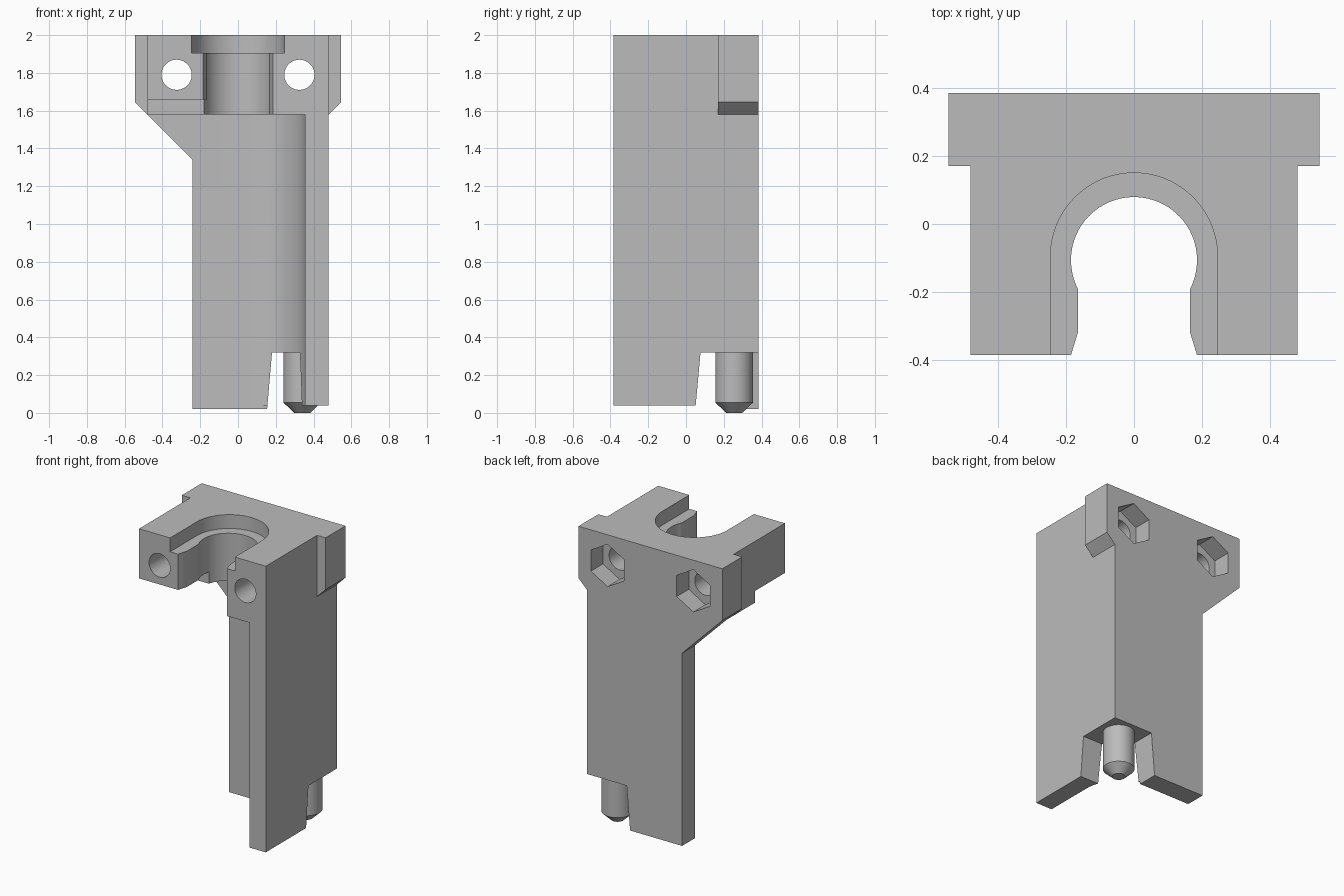
import bpy, bmesh
from math import cos, sin, radians, pi

cube = bpy.data.objects.get("Cube")
if cube:
    bpy.data.objects.remove(cube, do_unlink=True)

grey = bpy.data.materials.new("plain_grey")
grey.use_nodes = True
grey.diffuse_color = (0.5, 0.5, 0.5, 1)
grey.node_tree.nodes["Principled BSDF"].inputs["Base Color"].default_value = (0.5, 0.5, 0.5, 1)


def arc(cx, cy, r, start, end, steps):
    """Points along an arc, angles in degrees."""
    angles = [radians(start + (end - start) * i / steps) for i in range(steps + 1)]
    return [(cx + r * cos(a), cy + r * sin(a)) for a in angles]


def prism(name, low, a, b, axis="Z", high=None):
    """Loft a profile from a to b along Z or Y; high is an optional far profile."""
    high = high or low
    place = (lambda p, d: (p[0], p[1], d)) if axis == "Z" else (lambda p, d: (p[0], d, p[1]))
    bm = bmesh.new()
    v0 = [bm.verts.new(place(p, a)) for p in low]
    v1 = [bm.verts.new(place(p, b)) for p in high]
    bm.faces.new(v0)
    bm.faces.new(v1)
    n = len(v0)
    for i in range(n):
        j = (i + 1) % n
        bm.faces.new((v0[i], v0[j], v1[j], v1[i]))
    bmesh.ops.recalc_face_normals(bm, faces=bm.faces)
    mesh = bpy.data.meshes.new(name)
    bm.to_mesh(mesh)
    bm.free()
    mesh.materials.append(grey)
    obj = bpy.data.objects.new(name, mesh)
    bpy.context.collection.objects.link(obj)
    return obj


def rect(x0, x1, y0, y1):
    return [(x0, y0), (x1, y0), (x1, y1), (x0, y1)]


def combine(target, tool, operation):
    """Apply a boolean and discard the tool."""
    mod = target.modifiers.new(operation, "BOOLEAN")
    mod.operation = operation
    mod.solver = "EXACT"
    mod.object = tool
    bpy.context.view_layer.objects.active = target
    bpy.ops.object.modifier_apply(modifier=mod.name)
    bpy.data.objects.remove(tool, do_unlink=True)


# Clamp head with back ears
body = prism("clamp_bracket", rect(-0.48, 0.48, -0.385, 0.385), 1.58, 2.0)
ears = [(-0.545, 2), (-0.545, 1.645), (-0.48, 1.58), (0.48, 1.58), (0.545, 1.645), (0.545, 2)]
combine(body, prism("back_ears", ears, 0.17, 0.385, "Y"), "UNION")

# Corner column: back plate and side wall joined by a wide inner fillet
plan = [(-0.24, 0.385), (0.48, 0.385), (0.48, -0.385), (0.355, -0.385)]
plan += arc(0.065, -0.045, 0.29, 0, 90, 24) + [(-0.24, 0.245)]
column = prism("column", plan, 0.02, 1.7)
combine(column, prism("wall_trim", rect(0.1, 0.6, -0.5, 0.244), -0.1, 0.04), "DIFFERENCE")

# Tapered notch at the lower corner
combine(column, prism("corner_notch", rect(0.148, 0.6, 0.043, 0.5), -0.05, 0.32,
                      high=rect(0.18, 0.6, 0.077, 0.5)), "DIFFERENCE")
combine(body, column, "UNION")

# Sloping gusset under the short side of the head
gusset = [(-0.48, 1.58), (-0.24, 1.34), (-0.1, 1.34), (-0.1, 1.7), (-0.48, 1.7)]
combine(body, prism("gusset", gusset, 0.245, 0.385, "Y"), "UNION")

# Relief below the free arm
combine(body, prism("arm_relief", rect(-0.6, 0, -0.5, -0.06), 1.5, 1.66), "DIFFERENCE")

# Snap-in bore with narrowed neck, and its counterbore
half = [(0.195, -0.42), (0.185, -0.385), (0.175, -0.352), (0.165, -0.32)]
bore = half + arc(0, -0.106, 0.185, -27, 207, 56) + [(-x, y) for x, y in reversed(half)]
combine(body, prism("bore", bore, 1.45, 2.1), "DIFFERENCE")
collar = [(0.245, -0.5)] + arc(0, -0.095, 0.245, 0, 180, 48) + [(-0.245, -0.5)]
combine(body, prism("counterbore", collar, 1.905, 2.1), "DIFFERENCE")

# Bolt holes with hexagonal nut pockets at the back
for x in (-0.325, 0.325):
    hole = arc(x, 1.79, 0.08, 0, 360, 40)[:-1]
    combine(body, prism("bolt_hole", hole, -0.6, 0.6, "Y"), "DIFFERENCE")
    nut = arc(x, 1.79, 0.145, 30, 390, 6)[:-1]
    combine(body, prism("nut_pocket", nut, 0.255, 0.6, "Y"), "DIFFERENCE")


# Locating pin with chamfered tip
def ring(r):
    return arc(0.34, 0.255, r, 0, 360, 40)[:-1]


pin = prism("locating_pin", ring(0.1), 0.055, 0.34)
pin_tip = prism("pin_tip", ring(0.042), 0, 0.055, high=ring(0.1))
combine(pin, pin_tip, "UNION")

# Smooth curves, crisp edges
for obj in (body, pin):
    bpy.ops.object.select_all(action="DESELECT")
    obj.select_set(True)
    bpy.context.view_layer.objects.active = obj
    bpy.ops.object.shade_smooth_by_angle(angle=radians(25))
